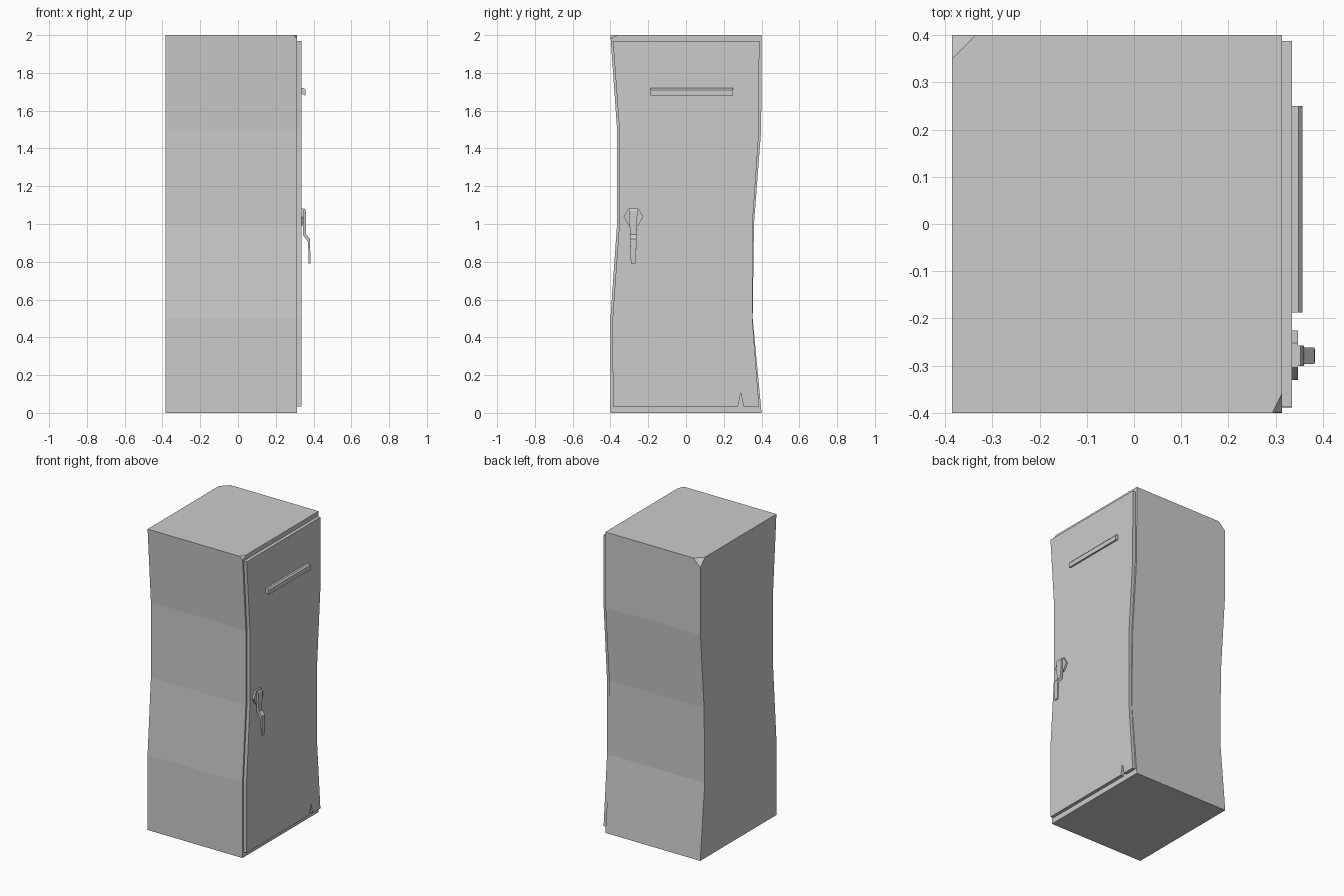
import bpy, bmesh, math
from mathutils import Vector

if "Cube" in bpy.data.objects:
    bpy.data.objects.remove(bpy.data.objects["Cube"])


def prism(name, pts, axis, a, b, chips=()):
    """Extrude a 2D profile: axis 'x' takes (y, z) points, axis 'y' takes (x, z).
    Each chip is (point, outward normal): a plane that slices a corner off."""
    bm = bmesh.new()
    place = (lambda p, d: (d, p[0], p[1])) if axis == 'x' else (lambda p, d: (p[0], d, p[1]))
    lo = [bm.verts.new(place(p, a)) for p in pts]
    hi = [bm.verts.new(place(p, b)) for p in pts]
    bm.faces.new(lo)
    bm.faces.new(hi)
    for i in range(len(pts)):
        j = (i + 1) % len(pts)
        bm.faces.new((lo[i], lo[j], hi[j], hi[i]))
    for co, no in chips:
        res = bmesh.ops.bisect_plane(bm, geom=bm.verts[:] + bm.edges[:] + bm.faces[:],
                                     plane_co=co, plane_no=no, clear_outer=True)
        edges = [e for e in res['geom_cut'] if isinstance(e, bmesh.types.BMEdge)]
        bmesh.ops.holes_fill(bm, edges=edges)
    bmesh.ops.recalc_face_normals(bm, faces=bm.faces[:])
    me = bpy.data.meshes.new(name)
    bm.to_mesh(me)
    bm.free()
    ob = bpy.data.objects.new(name, me)
    bpy.context.collection.objects.link(ob)
    return ob


def chip(corner, sx, sy, dx, dy, dz):
    """Plane cutting the top corner by dx, dy, dz along its three edges."""
    return corner + Vector((0, 0, -dz)), Vector((sx / dx, sy / dy, 1 / dz)).normalized()


# Warped cabinet body with two chipped top corners
body = [(-0.4, 0), (0.4, 0), (0.353, 0.5), (0.36, 1.0), (0.398, 1.5), (0.4, 2),
        (-0.4, 2), (-0.365, 1.5), (-0.365, 1.0), (-0.4, 0.5)]
prism("cabinet_body", body, 'x', -0.385, 0.313,
      [chip(Vector((-0.385, 0.4, 2)), -1, 1, 0.05, 0.05, 0.05),
       chip(Vector((0.313, -0.4, 2)), 1, -1, 0.02, 0.04, 0.02)])

# Door panel following the body, with a small tear in its lower edge
door = [(-0.387, 0.035), (0.275, 0.035), (0.29, 0.105), (0.305, 0.035), (0.387, 0.035),
        (0.351, 0.5), (0.352, 1.0), (0.387, 1.5), (0.388, 1.97),
        (-0.387, 1.97), (-0.353, 1.5), (-0.353, 1.0), (-0.389, 0.5)]
prism("door", door, 'x', 0.313, 0.335)

# Sloped label rail near the top of the door
rail = [(0.334, 1.69), (0.357, 1.68), (0.357, 1.71), (0.348, 1.72), (0.334, 1.72)]
prism("door_rail", rail, 'y', -0.187, 0.25)

# Hexagonal handle plate
hexagon = [(-0.278 + 0.052 * math.cos(math.radians(60 * i)),
            1.038 + 0.052 * math.sin(math.radians(60 * i))) for i in range(6)]
prism("handle_plate", hexagon, 'x', 0.334, 0.347)

# Cranked lever, tapering towards its tip
lever_profile = [(0.345, 1.08), (0.345, 0.94), (0.371, 0.905), (0.374, 0.79),
                 (0.383, 0.79), (0.382, 0.92), (0.361, 0.945), (0.359, 1.07), (0.353, 1.08)]
lever = prism("handle_lever", lever_profile, 'y', -0.301, -0.257)
for v in lever.data.vertices:
    taper = 0.58 if v.co.z < 0.8 else 0.78 if v.co.z < 0.96 else 1.0
    v.co.y = -0.279 + (v.co.y + 0.279) * taper
